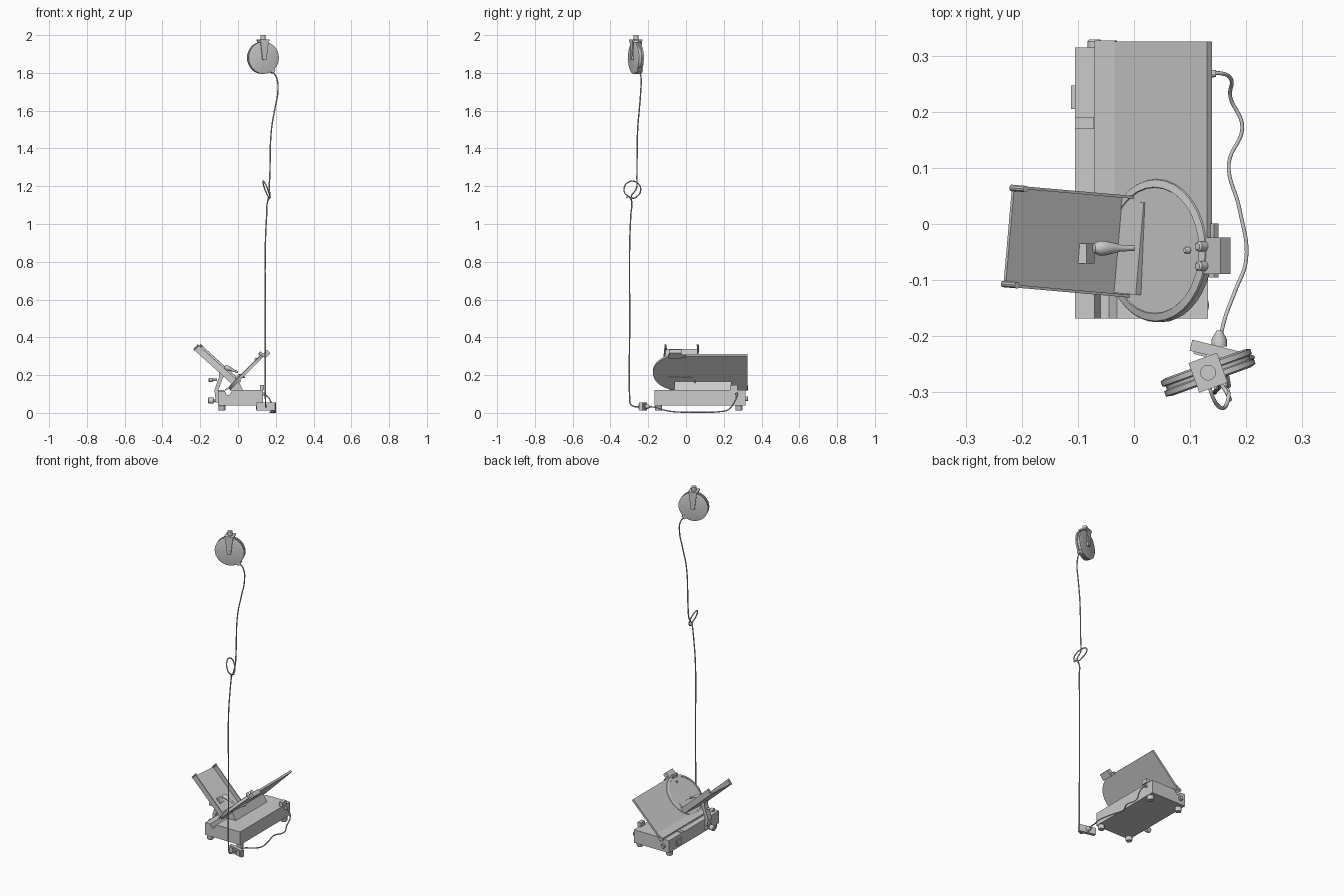
import bpy, bmesh
from math import pi, sin, cos, radians
from mathutils import Matrix, Vector

if "Cube" in bpy.data.objects:
    bpy.data.objects.remove(bpy.data.objects["Cube"])

I = Matrix.Identity(4)


def finish(name, bm, mat=I, smooth=False):
    bmesh.ops.recalc_face_normals(bm, faces=bm.faces)
    bm.transform(mat)
    me = bpy.data.meshes.new(name)
    bm.to_mesh(me)
    bm.free()
    ob = bpy.data.objects.new(name, me)
    bpy.context.collection.objects.link(ob)
    if smooth:
        bpy.context.view_layer.objects.active = ob
        ob.select_set(True)
        bpy.ops.object.shade_smooth_by_angle(angle=radians(35))
        ob.select_set(False)
    return ob


def frame(loc, axis='Y', deg=0):
    return Matrix.Translation(loc) @ Matrix.Rotation(radians(deg), 4, axis)


def box(name, size, mat):
    bm = bmesh.new()
    bmesh.ops.create_cube(bm, size=1)
    bmesh.ops.scale(bm, vec=size, verts=bm.verts)
    return finish(name, bm, mat)


def prism(name, pts, h, mat=I):
    """Extrude an XY outline by h along local z."""
    bm = bmesh.new()
    f = bm.faces.new([bm.verts.new((x, y, 0)) for x, y in pts])
    r = bmesh.ops.extrude_face_region(bm, geom=[f])
    bmesh.ops.translate(bm, vec=(0, 0, h), verts=[v for v in r['geom'] if isinstance(v, bmesh.types.BMVert)])
    return finish(name, bm, mat)


def lathe(name, prof, mat=I, n=24):
    """Revolve (radius, height) points around local z and cap the ends."""
    bm = bmesh.new()
    rings = [[bm.verts.new((r * cos(2 * pi * k / n), r * sin(2 * pi * k / n), z)) for k in range(n)] for r, z in prof]
    for a, b in zip(rings, rings[1:]):
        for k in range(n):
            bm.faces.new((a[k], a[(k + 1) % n], b[(k + 1) % n], b[k]))
    bm.faces.new(rings[0])
    bm.faces.new(rings[-1])
    return finish(name, bm, mat, True)


def cord(name, pts, r=0.0035):
    cu = bpy.data.curves.new(name, 'CURVE')
    cu.dimensions = '3D'
    cu.bevel_depth, cu.bevel_resolution, cu.resolution_u = r, 2, 8
    cu.use_fill_caps = True
    sp = cu.splines.new('BEZIER')
    sp.bezier_points.add(len(pts) - 1)
    for p, co in zip(sp.bezier_points, pts):
        p.co = co
        p.handle_left_type = p.handle_right_type = 'AUTO'
    ob = bpy.data.objects.new(name, cu)
    bpy.context.collection.objects.link(ob)


# profiles drawn in x/z and extruded along +y
def xz(y):
    return Matrix(((1, 0, 0, 0), (0, 0, 1, y), (0, 1, 0, 0), (0, 0, 0, 1)))


# base housing with slide groove, feet
prism("base_housing", [(-.105, .04), (-.105, .115), (-.07, .115), (-.06, .095), (-.045, .095), (-.03, .12),
                       (.132, .12), (.132, .04)], .483, xz(-.168))
for i, (x, y) in enumerate([(-.085, -.145), (.115, -.145), (-.085, .28), (.115, .28)]):
    lathe(f"foot_{i}", [(.016, .012), (.019, .018), (.019, .036), (.014, .042)], frame((x, y, 0)), 16)
prism("plate_support", [(-.04, .115), (-.035, .14), (0, .172), (.03, .115)], .3, xz(-.06))
box("slide_stop", (.034, .022, .01), frame((-.088, .18, .115)))
box("slide_bracket", (.04, .042, .035), frame((-.092, .226, .075)))
lathe("thickness_knob", [(.013, 0), (.013, .012), (.01, .016)], frame((-.07, .313, .075), 'X', -90), 16)
box("cord_inlet", (.022, .04, .025), frame((.127, .252, .135)))
lathe("inlet_gland", [(.008, 0), (.006, .016)], frame((.13, .268, .1), 'Y', 90), 12)

# slanted cutting unit: local x runs up the slope, local z is the face normal
C = (.04, -.047, .22)
tilt = frame(C, 'Y', -45)
R = .128
arc = [(R * cos(pi + pi * k / 20), R * sin(pi + pi * k / 20)) for k in range(21)]
prism("guide_plate", arc + [(R, .372), (-R, .372)], .012, tilt @ Matrix.Translation((0, 0, -.012)))
prism("plate_lower_lip", [(-.07, .124), (-.035, .146), (-.03, .14), (-.068, .118)], .415, xz(-.088))
lathe("blade", [(.127, 0), (.126, .003), (.113, .006), (.112, .004)], tilt, 32)
lathe("blade_bolt", [(.006, 0), (.006, .008), (.004, .011)], tilt @ Matrix.Translation((.085, 0, .003)), 12)
box("sharpener_housing", (.04, .065, .026), tilt @ Matrix.Translation((.142, -.01, -.012)))
box("sharpener_bracket", (.014, .096, .012), tilt @ Matrix.Translation((.13, 0, -.014)))
for i, y in enumerate((.007, -.028)):
    lathe(f"sharpener_button_{i}", [(.009, 0), (.009, .016), (.006, .019)],
          tilt @ Matrix.Translation((.122, y, 0)), 14)

# food carriage: local x runs down the tray, local z is its normal
tray = frame((-.125, -.03, .247), 'Z', -5) @ Matrix.Rotation(radians(42), 4, 'Y')
box("tray_floor", (.265, .176, .006), tray)
for i, s in enumerate((-1, 1)):
    box(f"tray_wall_{i}", (.285, .005, .034), tray @ Matrix.Translation((.01, s * .088, .015)))
    lathe(f"tray_corner_{i}", [(.006, -.004), (.006, .033)], tray @ Matrix.Translation((-.132, s * .086, 0)), 10)
box("pusher_plate", (.012, .165, .062), tray @ Matrix.Translation((.134, -.002, .03)))
box("pusher_rim", (.025, .165, .006), tray @ Matrix.Translation((.143, -.002, .058)))
lathe("pusher_handle", [(.005, 0), (.006, .025), (.009, .038), (.013, .055), (.013, .068), (.008, .077), (.002, .079)],
      frame((0, -.043, .215), 'Y', -68), 16)

# carriage arm with its knobs
prism("carriage_arm", [(-.115, .055), (-.125, .12), (-.1, .19), (-.102, .225), (-.085, .226), (-.07, .205),
                       (-.08, .185), (-.105, .118), (-.097, .055)], .035, xz(-.07))
box("arm_shoe", (.05, .05, .02), frame((-.098, -.052, .065)))
lathe("arm_knob", [(.006, 0), (.006, .022), (.011, .026), (.011, .042), (.007, .046)],
      frame((-.11, -.052, .175), 'Y', -90), 16)
lathe("slide_knob", [(.007, 0), (.007, .012), (.016, .016), (.016, .04), (.012, .044)],
      frame((-.115, -.052, .065), 'Y', -90), 16)

# power cord across the floor, plug and socket box
cord("slicer_cord", [(.133, .268, .1), (.158, .268, .085), (.173, .258, .06), (.172, .225, .018), (.193, .173, .006),
                     (.169, .107, .004), (.188, .027, .004), (.2, -.0625, .006), (.18, -.12, .016),
                     (.163, -.165, .03), (.154, -.2, .033)])
lathe("plug", [(.014, 0), (.014, .012), (.005, .028)], frame((.152, -.218, .033), 'X', -90), 14)
sock = frame((.15, -.228, .033), 'Z', -14)
box("socket_box", (.1, .02, .042), sock)
for i in (-1, 0, 1):
    box(f"socket_face_{i}", (.024, .006, .026), sock @ Matrix.Translation((i * .03, -.011, 0)))

# hanging cord with one loose loop
low = [(.148, -.235, .035), (.147, -.27, .033), (.146, -.292, .045), (.145, -.298, .08), (.145, -.298, .5),
       (.145, -.298, .9), (.152, -.292, 1.05), (.157, -.288, 1.12)]
loop = [(.15 + .018 * cos(a + 2), -.284 + .044 * cos(a), 1.183 + .044 * sin(a))
        for a in [-1.9 - k * .75 for k in range(9)]]
high = [(.165, -.262, 1.19), (.168, -.26, 1.25), (.177, -.256, 1.5), (.197, -.246, 1.62), (.211, -.24, 1.7),
        (.204, -.238, 1.775), (.18, -.247, 1.812)]
cord("hanging_cord", low + loop + high)
cord("cord_tail", [(.157, -.288, 1.125), (.165, -.3, 1.145), (.172, -.315, 1.14)])

# cord reel and ceiling bracket
spin = frame((.132, -.265, 1.88), 'Z', 20)
disc = spin @ Matrix.Rotation(radians(90), 4, 'X')
lathe("cord_reel", [(.075, -.017), (.085, -.014), (.085, -.005), (.079, -.003), (.079, .003), (.085, .005),
                    (.085, .014), (.075, .017)], disc, 32)
lathe("reel_hub", [(.012, -.028), (.012, .028)], disc, 16)
for i, z in enumerate((-.027, .021)):
    prism(f"reel_arm_{i}", [(-.01, -.012), (.01, -.012), (.024, .095), (-.024, .095)], .006,
          disc @ Matrix.Translation((0, 0, z)))
box("reel_bracket_top", (.054, .056, .008), spin @ Matrix.Translation((0, 0, .092)))
lathe("ceiling_peg", [(.014, .09), (.014, .12)], spin, 16)
box("cord_outlet", (.024, .03, .024), spin @ Matrix.Translation((.05, 0, -.066)) @ Matrix.Rotation(.7, 4, 'Y'))
